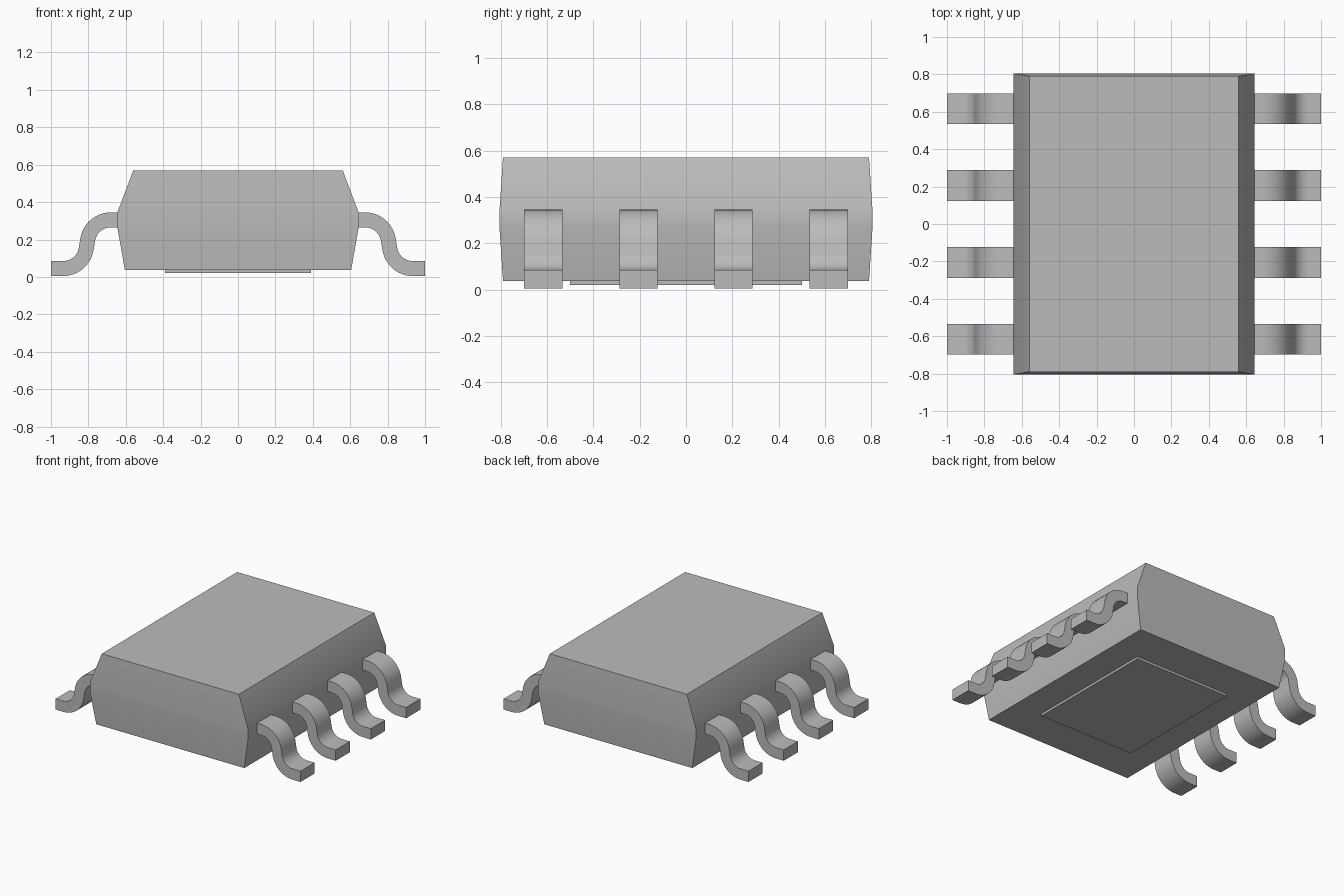
import bpy, bmesh, math

old = bpy.data.objects.get("Cube")
if old:
    bpy.data.objects.remove(old)

grey = bpy.data.materials.new("plain grey")
grey.use_nodes = True
GREY = (0.5, 0.5, 0.5, 1)
grey.diffuse_color = GREY
grey.node_tree.nodes["Principled BSDF"].inputs["Base Color"].default_value = GREY


def finish(name, bm, smooth=True):
    bmesh.ops.recalc_face_normals(bm, faces=bm.faces)
    mesh = bpy.data.meshes.new(name)
    bm.to_mesh(mesh)
    bm.free()
    mesh.materials.append(grey)
    obj = bpy.data.objects.new(name, mesh)
    bpy.context.collection.objects.link(obj)
    if smooth:
        bpy.ops.object.select_all(action="DESELECT")
        obj.select_set(True)
        bpy.context.view_layer.objects.active = obj
        bpy.ops.object.shade_smooth_by_angle(angle=math.radians(30))
    return obj


def loft(name, levels):
    """Stack of rectangles given as (half width, half depth, height)."""
    bm = bmesh.new()
    rings = [[bm.verts.new((sx * w, sy * d, z))
              for sx, sy in ((-1, -1), (1, -1), (1, 1), (-1, 1))]
             for w, d, z in levels]
    for low, high in zip(rings, rings[1:]):
        for i in range(4):
            j = (i + 1) % 4
            bm.faces.new((low[i], low[j], high[j], high[i]))
    bm.faces.new(rings[0][::-1])
    bm.faces.new(rings[-1])
    return finish(name, bm)


# Chip body with drafted sides, and the pad underneath
loft("body", [(0.605, 0.79, 0.037), (0.645, 0.805, 0.265),
              (0.645, 0.805, 0.345), (0.56, 0.79, 0.57)])
loft("thermal_pad", [(0.39, 0.5, 0.02), (0.39, 0.5, 0.04)])

# Small flush orientation mark on the top
bm = bmesh.new()
bmesh.ops.create_circle(bm, cap_ends=True, segments=16, radius=0.025)
bmesh.ops.translate(bm, verts=bm.verts, vec=(-0.42, 0.6, 0.5705))
finish("pin_one_mark", bm, False)

# Gull-wing lead: centreline as (x, z, slope angle), thickened along its normal
RADIUS, SWEEP, HALF, STEPS = 0.125, math.radians(80), 0.04, 12
TOP, FOOT, BEND_IN, BEND_OUT = 0.305, 0.045, 0.68, 0.935
path = [(0.62, TOP, 0)]
for i in range(STEPS + 1):
    a = SWEEP * i / STEPS
    path.append((BEND_IN + RADIUS * math.sin(a), TOP - RADIUS * (1 - math.cos(a)), a))
for i in range(STEPS + 1):
    a = SWEEP * (1 - i / STEPS)
    path.append((BEND_OUT - RADIUS * math.sin(a), FOOT + RADIUS * (1 - math.cos(a)), a))
path.append((1.0, FOOT, 0))


def lead(name, side, y, half_width=0.0825):
    bm = bmesh.new()
    rings = []
    for x, z, a in path:
        nx, nz = math.sin(a) * HALF, math.cos(a) * HALF
        rings.append([bm.verts.new((side * (x + t * nx), y + w * half_width, z + t * nz))
                      for t, w in ((1, -1), (1, 1), (-1, 1), (-1, -1))])
    for near, far in zip(rings, rings[1:]):
        for i in range(4):
            j = (i + 1) % 4
            bm.faces.new((near[i], near[j], far[j], far[i]))
    bm.faces.new(rings[0])
    bm.faces.new(rings[-1][::-1])
    finish(name, bm)


for side, label in ((1, "left"), (-1, "right")):
    for n in range(4):
        lead(f"{label}_lead_{n + 1}", side, (n - 1.5) * 0.411)
